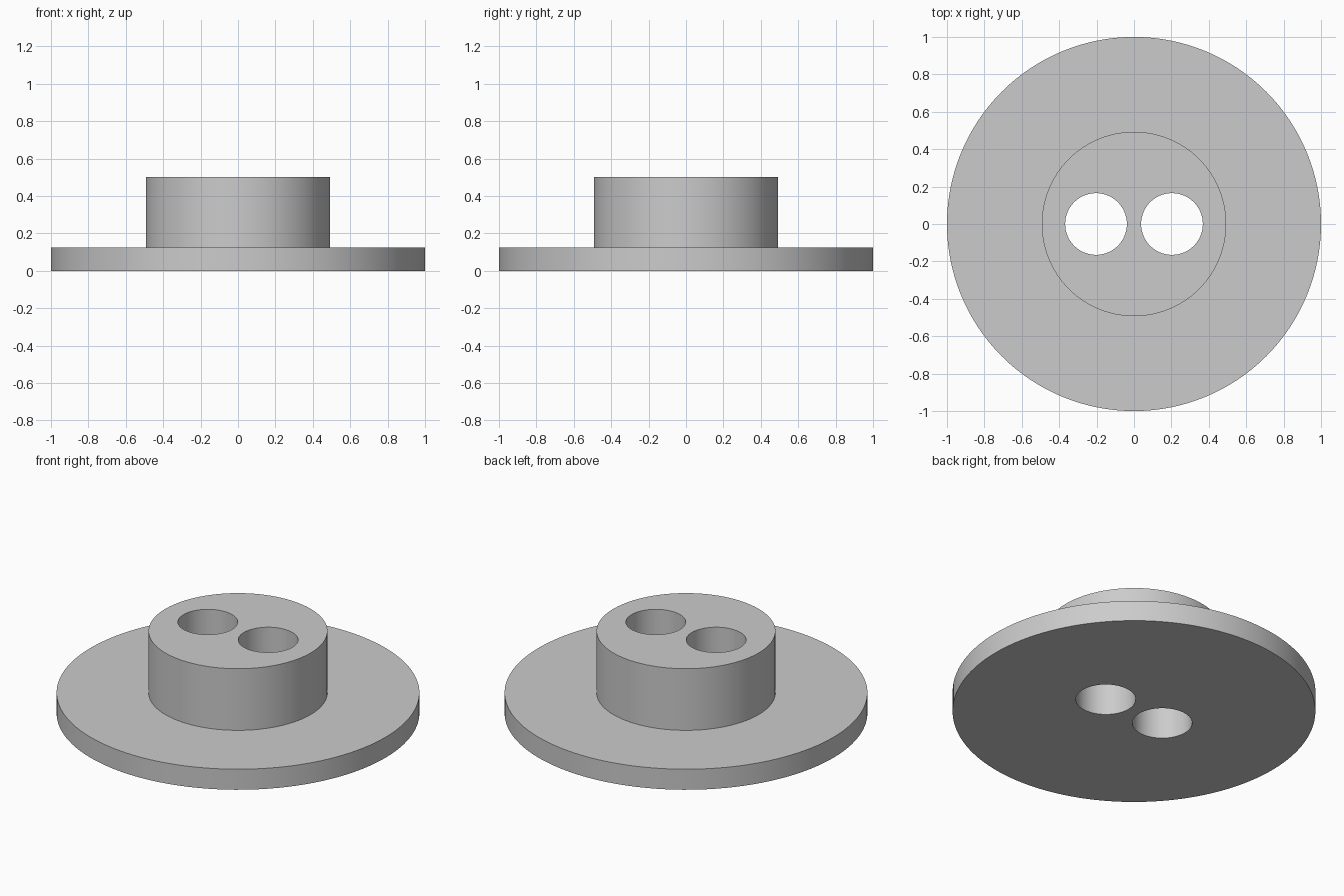
import bpy
import bmesh
from math import radians

cube = bpy.data.objects.get("Cube")
if cube:
    bpy.data.objects.remove(cube, do_unlink=True)

FLANGE_R, FLANGE_TOP = 1.0, 0.125
BOSS_R, BOSS_TOP = 0.493, 0.5
HOLE_R, HOLE_X = 0.165, 0.203

# Plain grey
grey = bpy.data.materials.new("grey")
grey.use_nodes = True
colour = (0.6, 0.6, 0.6, 1)
grey.diffuse_color = colour
grey.node_tree.nodes["Principled BSDF"].inputs["Base Color"].default_value = colour


def add_cylinder(name, radius, bottom, top, x=0, sides=128):
    bpy.ops.mesh.primitive_cylinder_add(
        vertices=sides, radius=radius, depth=top - bottom,
        location=(x, 0, (bottom + top) / 2))
    obj = bpy.context.object
    obj.name = name
    obj.data.materials.append(grey)
    return obj


# Flange disc, with the boss raised from an inset of its top face
body = add_cylinder("flanged_boss", FLANGE_R, 0, FLANGE_TOP)
bm = bmesh.new()
bm.from_mesh(body.data)
top = max(bm.faces, key=lambda f: f.calc_center_median().z)
base = bmesh.ops.extrude_discrete_faces(bm, faces=[top])["faces"][0]
bmesh.ops.scale(bm, vec=(BOSS_R / FLANGE_R, BOSS_R / FLANGE_R, 1), verts=base.verts)
boss = bmesh.ops.extrude_discrete_faces(bm, faces=[base])["faces"][0]
bmesh.ops.translate(bm, vec=(0, 0, BOSS_TOP - FLANGE_TOP), verts=boss.verts)
bm.to_mesh(body.data)
bm.free()

# Two through holes, side by side
for side in (-1, 1):
    cutter = add_cylinder("hole_cutter", HOLE_R, -0.1, BOSS_TOP + 0.1, side * HOLE_X, 64)
    cutter.hide_render = True
    cut = body.modifiers.new("hole", "BOOLEAN")
    cut.operation = "DIFFERENCE"
    cut.solver = "EXACT"
    cut.object = cutter
    bpy.context.view_layer.objects.active = body
    bpy.ops.object.modifier_apply(modifier=cut.name)
    bpy.data.objects.remove(cutter, do_unlink=True)

# Smooth walls, sharp rims
bpy.ops.object.select_all(action="DESELECT")
body.select_set(True)
bpy.context.view_layer.objects.active = body
bpy.ops.object.shade_smooth_by_angle(angle=radians(30))
